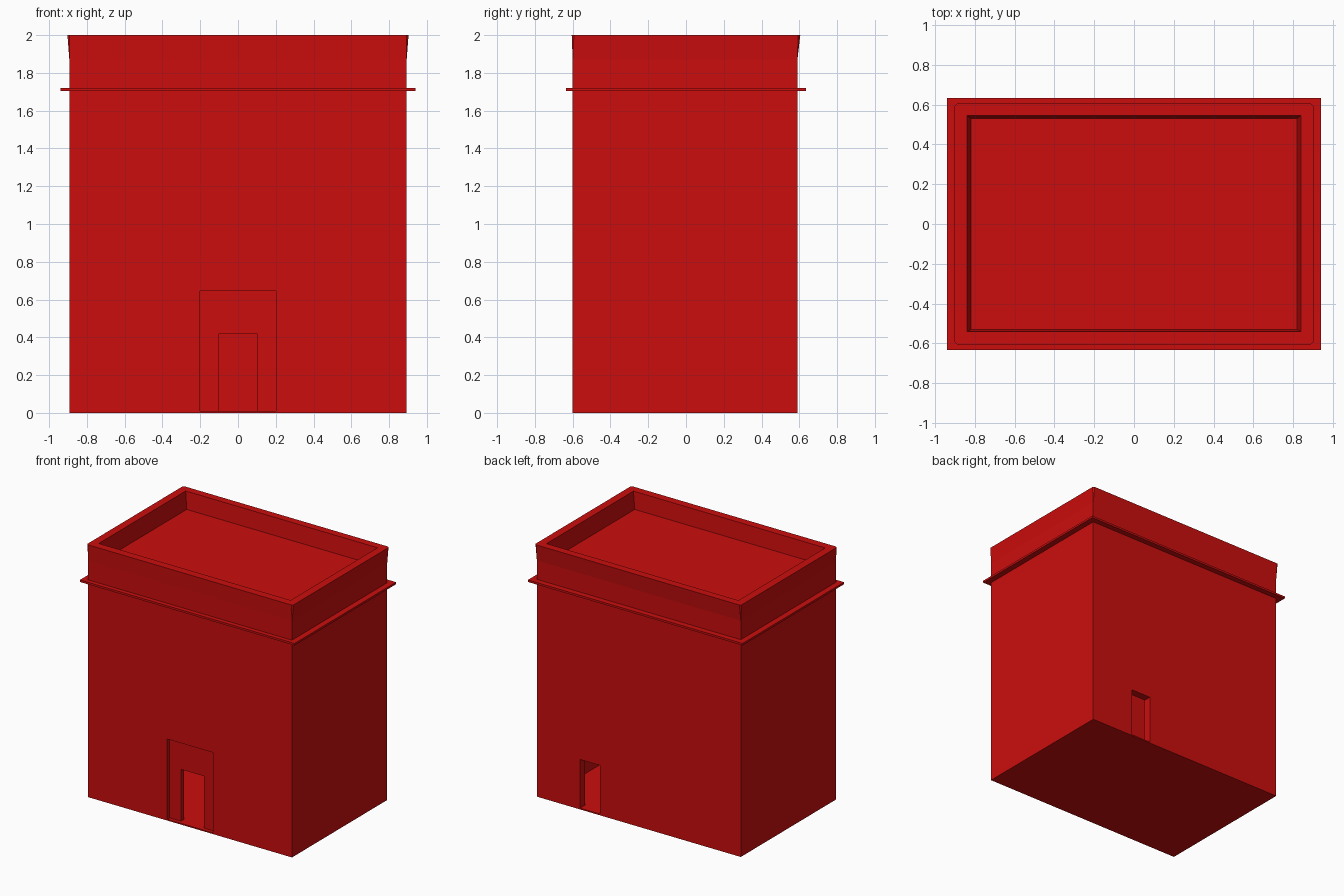
import bpy
import bmesh

cube = bpy.data.objects.get("Cube")
if cube:
    bpy.data.objects.remove(cube, do_unlink=True)

red = bpy.data.materials.new("red_paint")
red.use_nodes = True
red.diffuse_color = (0.6, 0.004, 0.004, 1)
red.node_tree.nodes["Principled BSDF"].inputs["Base Color"].default_value = red.diffuse_color


def ring(x, front, back, z, cut=0.0):
    """Rectangle with its corners cut off by the given amount."""
    return [(-x + cut, front, z), (x - cut, front, z),
            (x, front + cut, z), (x, back - cut, z),
            (x - cut, back, z), (-x + cut, back, z),
            (-x, back - cut, z), (-x, front + cut, z)]


def loft(name, rings, closed=False):
    """Skin a list of rings; cap the ends unless the loft closes on itself."""
    bm = bmesh.new()
    loops = [[bm.verts.new(p) for p in r] for r in rings]
    pairs = list(zip(loops, loops[1:]))
    if closed:
        pairs.append((loops[-1], loops[0]))
    for a, b in pairs:
        for i in range(len(a)):
            j = (i + 1) % len(a)
            bm.faces.new((a[i], a[j], b[j], b[i]))
    if not closed:
        bm.faces.new(loops[0][::-1])
        bm.faces.new(loops[-1])
    bmesh.ops.remove_doubles(bm, verts=bm.verts, dist=0.0005)
    bmesh.ops.recalc_face_normals(bm, faces=bm.faces)
    mesh = bpy.data.meshes.new(name)
    bm.to_mesh(mesh)
    bm.free()
    mesh.materials.append(red)
    obj = bpy.data.objects.new(name, mesh)
    bpy.context.collection.objects.link(obj)
    return obj


def carve(target, low, high):
    """Subtract a box given by its two opposite corners."""
    mid = [(a + b) / 2 for a, b in zip(low, high)]
    bpy.ops.mesh.primitive_cube_add(size=1, location=mid)
    cutter = bpy.context.object
    cutter.scale = [b - a for a, b in zip(low, high)]
    cutter.hide_render = True
    cutter.data.materials.append(red)
    mod = target.modifiers.new("opening", 'BOOLEAN')
    mod.operation = 'DIFFERENCE'
    mod.solver = 'EXACT'
    mod.object = cutter
    bpy.context.view_layer.update()
    bpy.context.view_layer.objects.active = target
    bpy.ops.object.modifier_apply(modifier=mod.name)
    bpy.data.objects.remove(cutter, do_unlink=True)


FLOOR = 0.01
FRONT, BACK = -0.6, 0.59

# Walls with a flared parapet and a sunken roof
walls = loft("building_walls", [
    ring(0.893, FRONT, BACK, 0),
    ring(0.893, FRONT, BACK, 1.87),
    ring(0.903, -0.605, 0.605, 2.0, 0.012),
    ring(0.84, -0.542, 0.545, 2.0),
    ring(0.82, -0.53, 0.53, 1.865),
])

# Hollow room, shallow front recess, front doorway and back doorway
carve(walls, (-0.82, -0.53, FLOOR), (0.82, 0.53, 1.83))
carve(walls, (-0.2, FRONT - 0.1, FLOOR), (0.2, FRONT + 0.03, 0.645))
carve(walls, (-0.1, FRONT - 0.1, FLOOR), (0.1, -0.5, 0.42))
carve(walls, (0.34, 0.5, FLOOR), (0.515, BACK + 0.1, 0.395))

# Thin ledge running around the walls
loft("wall_ledge", [
    ring(0.94, -0.635, 0.635, 1.704),
    ring(0.94, -0.635, 0.635, 1.72),
    ring(0.86, -0.57, 0.56, 1.72),
    ring(0.86, -0.57, 0.56, 1.704),
], closed=True)
